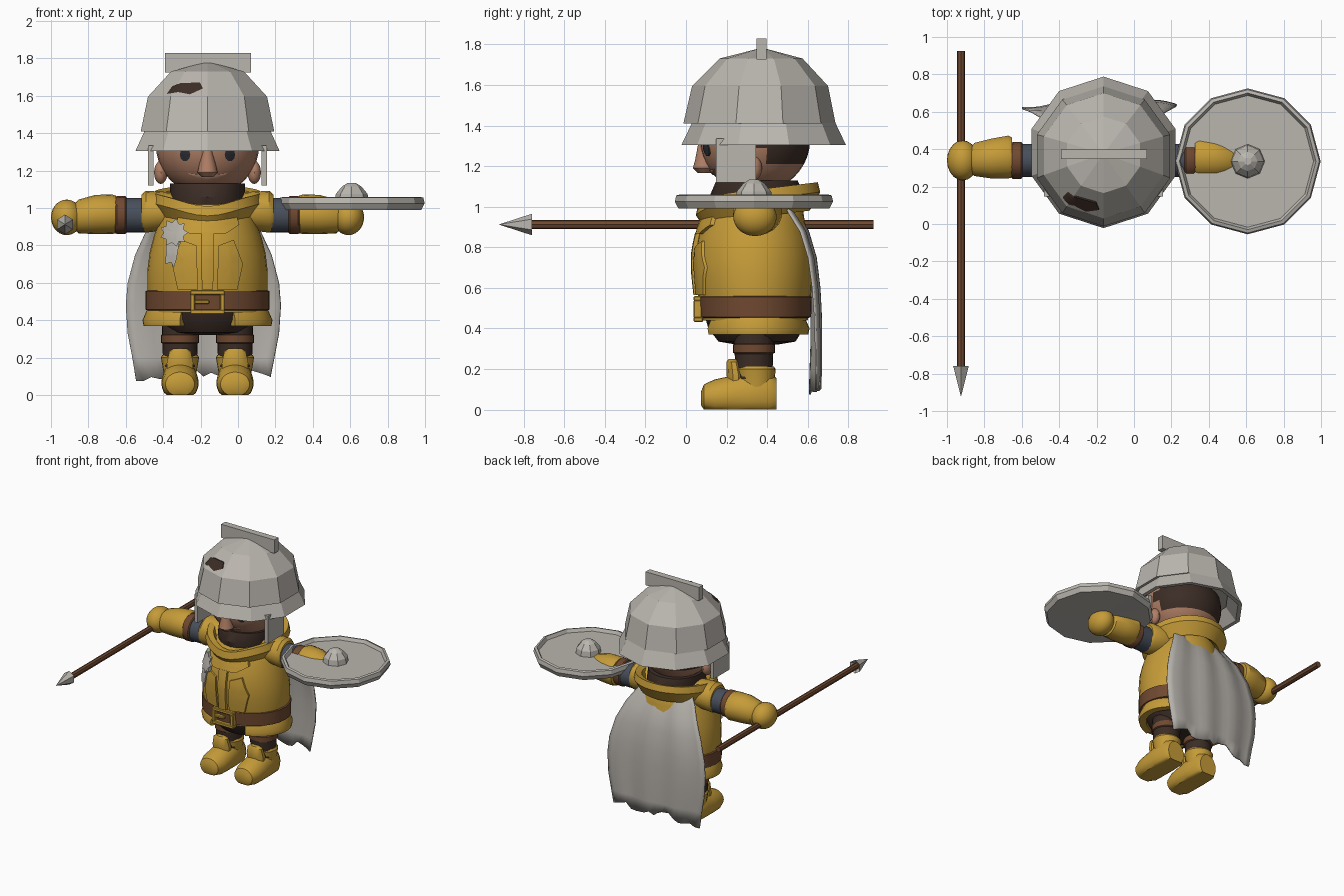
import bpy, bmesh, math, random
from mathutils import Vector, Matrix
from mathutils.bvhtree import BVHTree

if "Cube" in bpy.data.objects:
    bpy.data.objects.remove(bpy.data.objects["Cube"])

random.seed(4)
CX = -0.163  # centre line of the figure


def material(name, rgb):
    m = bpy.data.materials.new(name)
    m.diffuse_color = (*rgb, 1)
    m.use_nodes = True
    m.node_tree.nodes["Principled BSDF"].inputs["Base Color"].default_value = m.diffuse_color
    return m


GOLD = material("mustard cloth", (0.56, 0.33, 0.04))
METAL = material("worn steel", (0.49, 0.465, 0.425))
CLOTH = material("grey cape cloth", (0.46, 0.435, 0.40))
LEATHER = material("brown leather", (0.16, 0.066, 0.03))
SKIN = material("skin", (0.43, 0.21, 0.13))
DARK = material("dark brown", (0.045, 0.026, 0.019))
SLATE = material("slate blue", (0.065, 0.078, 0.105))
EYE = material("eye black", (0.025, 0.028, 0.035))
LIP = material("pale lips", (0.62, 0.36, 0.25))


def finish(name, bm, mats, smooth=True, angle=35):
    bmesh.ops.recalc_face_normals(bm, faces=bm.faces[:])
    for f in bm.faces:
        f.smooth = smooth
    for e in bm.edges:
        if len(e.link_faces) == 2:
            e.smooth = e.calc_face_angle(0) < math.radians(angle)
    me = bpy.data.meshes.new(name)
    bm.to_mesh(me)
    bm.free()
    for m in (mats if isinstance(mats, list) else [mats]):
        me.materials.append(m)
    ob = bpy.data.objects.new(name, me)
    bpy.context.collection.objects.link(ob)
    return ob


def loft(name, rings, mat, axis='Z', n=24, phase=math.pi / 2, smooth=True, caps=True, floor=-9):
    """Rings are (position on axis, radius a, radius b, centre u, centre v)."""
    bm = bmesh.new()
    loops = []
    for t, a, b, u, v in rings:
        loop = []
        for i in range(n):
            w = phase + 2 * math.pi * i / n
            p, q = u + a * math.cos(w), v + b * math.sin(w)
            co = {'Z': (p, q, t), 'X': (t, p, q), 'Y': (p, t, q)}[axis]
            loop.append(bm.verts.new((co[0], co[1], max(co[2], floor))))
        loops.append(loop)
    for A, B in zip(loops, loops[1:]):
        for i in range(n):
            j = (i + 1) % n
            bm.faces.new((A[i], A[j], B[j], B[i]))
    if caps:
        bm.faces.new(loops[0])
        bm.faces.new(loops[-1])
    return finish(name, bm, mat, smooth)


def ball(name, c, r, mat, u=20, v=14):
    bm = bmesh.new()
    bmesh.ops.create_uvsphere(bm, u_segments=u, v_segments=v, radius=1,
                              matrix=Matrix.Translation(c) @ Matrix.Diagonal((*r, 1)))
    return finish(name, bm, mat)


def box(name, x, y, z, mat, bevel=0.0):
    bm = bmesh.new()
    bmesh.ops.create_cube(bm, size=1)
    for v in bm.verts:
        for k, (lo, hi) in enumerate((x, y, z)):
            v.co[k] = lo if v.co[k] < 0 else hi
    if bevel:
        bmesh.ops.bevel(bm, geom=bm.edges[:], offset=bevel, segments=1, affect='EDGES')
    return finish(name, bm, mat, False)


def arc_band(name, profile, rx, ry, cy, a0, a1, mat, lift=lambda w, y: 0, n=32):
    """Sweeps a closed (radial offset, z) profile round the body; angle 0 is the front."""
    bm = bmesh.new()
    full = a1 - a0 > 6.28
    loops = []
    for i in range(n + (not full)):
        w = a0 + (a1 - a0) * i / n
        loop = []
        for d, z in profile:
            y = cy - (ry + d) * math.cos(w)
            loop.append(bm.verts.new((CX + (rx + d) * math.sin(w), y, z + lift(w, y - cy))))
        loops.append(loop)
    k = len(profile)
    for A, B in zip(loops, loops[1:] + (loops[:1] if full else [])):
        for i in range(k):
            j = (i + 1) % k
            bm.faces.new((A[i], A[j], B[j], B[i]))
    if not full:
        bm.faces.new(loops[0])
        bm.faces.new(loops[-1])
    return finish(name, bm, mat)


def front_plate(name, pts, target, off, mat):
    """Lays an (x, z) outline, x from the centre line, onto the front of a part."""
    me = target.data
    tree = BVHTree.FromPolygons([v.co for v in me.vertices], [p.vertices[:] for p in me.polygons])
    pts = [Vector(p) for p in pts]
    outline = [p.lerp(q, t / 4) for p, q in zip(pts, pts[1:] + pts[:1]) for t in range(4)]
    mid = sum(outline, Vector((0, 0))) / len(outline)
    bm = bmesh.new()

    def place(p, o):
        hit = tree.ray_cast(Vector((CX + p.x, -3, p.y)), Vector((0, 1, 0)))[0]
        return bm.verts.new((CX + p.x, (hit.y if hit else 0.2) - o, p.y))

    loops = [[place(mid.lerp(p, k), o) for p in outline]
             for k, o in ((1, -0.002), (1, off), (0.66, off), (0.33, off))]
    n = len(outline)
    for A, B in zip(loops, loops[1:]):
        for i in range(n):
            j = (i + 1) % n
            bm.faces.new((A[i], A[j], B[j], B[i]))
    c = place(mid, off)
    for i in range(n):
        bm.faces.new((loops[-1][i], loops[-1][(i + 1) % n], c))
    return finish(name, bm, mat)


def ellipse(x, z, a, b, n=10):
    return [(x + a * math.cos(2 * math.pi * i / n), z + b * math.sin(2 * math.pi * i / n)) for i in range(n)]


# Helmet: faceted dome, flared brim, crest, cheek guards and a rusted hole
dome = loft("helmet_dome", [(z, r, r, CX, y) for z, r, y in
            ((1.41, 0.375, 0.362), (1.595, 0.335, 0.365), (1.73, 0.205, 0.37), (1.782, 0.006, 0.375))],
            METAL, n=10, smooth=False)
loft("helmet_brim", [(z, r, r, CX, 0.383) for z, r in
     ((1.42, 0.35), (1.305, 0.405), (1.305, 0.375), (1.40, 0.30))], METAL, n=10, smooth=False, caps=False)
box("helmet_crest", (-0.39, 0.07), (0.348, 0.398), (1.725, 1.83), METAL)
front_plate("helmet_hole", [(-0.217, 1.61), (-0.19, 1.65), (-0.147, 1.667), (-0.04, 1.672),
            (-0.024, 1.64), (-0.094, 1.608), (-0.157, 1.62)], dome, 0.008, DARK)

# Head with hair at the back
head = ball("head", (CX, 0.34, 1.33), (0.275, 0.272, 0.262), [SKIN, DARK], 28, 20)
for p in head.data.polygons:
    p.material_index = int(p.center.y > 0.37 and p.center.z > 1.22 or p.center.z > 1.42)
loft("nose", [(1.165, 0.03, 0.03, CX, 0.09), (1.19, 0.054, 0.056, CX, 0.09),
     (1.23, 0.045, 0.045, CX, 0.09), (1.31, 0.024, 0.02, CX, 0.08)], SKIN, n=12)
front_plate("mouth", [(-0.11, 1.186), (-0.06, 1.165), (0, 1.157), (0.06, 1.165), (0.11, 1.186),
            (0.06, 1.18), (0, 1.178), (-0.06, 1.18)], head, 0.006, LIP)
loft("neck", [(0.95, 0.19, 0.2, CX, 0.35), (1.06, 0.2, 0.23, CX, 0.35), (1.13, 0.2, 0.2, CX, 0.35)], DARK)

# Tunic body, trousers, skirt and belt
tunic = loft("tunic", [(0.44, 0.31, 0.26, CX, 0.34), (0.55, 0.322, 0.278, CX, 0.338),
             (0.66, 0.322, 0.287, CX, 0.335), (0.76, 0.31, 0.287, CX, 0.332), (0.85, 0.287, 0.272, CX, 0.332),
             (0.93, 0.26, 0.25, CX, 0.335), (1.0, 0.23, 0.23, CX, 0.345), (1.05, 0.18, 0.19, CX, 0.35)], GOLD, n=32)
loft("trousers", [(0.32, 0.1, 0.1, CX, 0.35), (0.335, 0.2, 0.19, CX, 0.35),
     (0.40, 0.27, 0.235, CX, 0.345), (0.47, 0.29, 0.25, CX, 0.34)], DARK)
arc_band("tunic_skirt", [(-0.05, 0.37), (0, 0.37), (0.006, 0.4), (-0.02, 0.46), (-0.05, 0.46)],
         0.342, 0.258, 0.345, 0.44, 2 * math.pi - 0.44, GOLD)
loft("belt", [(0.452, 0.32, 0.265, CX, 0.34), (0.457, 0.332, 0.277, CX, 0.34), (0.555, 0.332, 0.281, CX, 0.339),
     (0.56, 0.32, 0.27, CX, 0.339)], LEATHER, n=32)
for i, (x0, x1, z0, z1) in enumerate(((-0.092, 0.092, 0.535, 0.56), (-0.092, 0.092, 0.432, 0.457),
                                      (-0.092, -0.066, 0.45, 0.54), (0.066, 0.092, 0.45, 0.54),
                                      (-0.07, 0.01, 0.487, 0.507))):
    box("buckle_bar_%d" % i, (CX + x0, CX + x1), (0.038, 0.085), (z0, z1), GOLD, 0.005)

# Raised tunic details
front_plate("tunic_placket", [(-0.03, 0.565), (0.03, 0.565), (0.035, 0.87), (-0.035, 0.87)], tunic, 0.022, GOLD)
front_plate("tunic_bib", [(-0.15, 0.98), (0.15, 0.98), (0.17, 0.91), (0.1, 0.865), (-0.1, 0.865), (-0.17, 0.91)],
            tunic, 0.02, GOLD)
front_plate("medal_star", [(-0.18 + r * math.cos(i * math.pi / 9), 0.868 + r * math.sin(i * math.pi / 9))
            for i in range(18) for r in ((0.076, 0.054)[i % 2],)], tunic, 0.04, METAL)
front_plate("medal_ribbon", [(-0.22, 0.82), (-0.15, 0.82), (-0.165, 0.73), (-0.18, 0.68), (-0.195, 0.71),
            (-0.225, 0.70)], tunic, 0.03, METAL)

# Collar, higher at the back and dipping at the front
arc_band("collar", [(-0.07, 0.99), (-0.035, 1.075), (0.01, 1.085), (0.022, 1.035), (-0.03, 0.95)],
         0.275, 0.285, 0.355, 0, 2 * math.pi, GOLD,
         lambda w, y: 0.12 * y - 0.04 * max(0, math.cos(w)) ** 6)

# Cape with ragged hem
rows = ((1.04, 0.20, 0.51), (0.97, 0.25, 0.545), (0.88, 0.305, 0.60), (0.75, 0.365, 0.638), (0.6, 0.405, 0.656),
        (0.48, 0.415, 0.662), (0.33, 0.405, 0.664), (0.2, 0.38, 0.662), (0.12, 0.36, 0.66))
bm = bmesh.new()
N = 18
grid = []
for k, (z, half, y) in enumerate(rows):
    line = []
    for i in range(N + 1):
        u = 2 * i / N - 1
        drop = 0
        if k == len(rows) - 1:
            drop = random.uniform(-0.035, 0.03) - 0.04 * u ** 4
        line.append(bm.verts.new((CX - 0.022 + u * half, y - 0.03 * u * u + 0.02 * u * (1.04 - z)
                                  + 0.007 * math.sin(u * 10), max(0.075, z + drop))))
    grid.append(line)
for A, B in zip(grid, grid[1:]):
    for i in range(N):
        bm.faces.new((A[i], A[i + 1], B[i + 1], B[i]))
cape = finish("cape", bm, CLOTH)
cape.modifiers.new("thickness", 'SOLIDIFY').thickness = 0.01

# Mirrored parts
for s, side in ((-1, "right"), (1, "left")):
    def X(d):
        return CX + s * d

    def arm(part, rings, mat):
        loft(side + part, [(X(d), a, b, u, v) for d, a, b, u, v in rings], mat, 'X', n=18)

    arm("_sleeve", [(0.1, 0.1, 0.08, 0.345, 0.98), (0.2, 0.115, 0.1, 0.345, 0.985),
        (0.33, 0.11, 0.112, 0.34, 0.98), (0.352, 0.095, 0.098, 0.34, 0.975)], GOLD)
    arm("_undersleeve", [(0.33, 0.09, 0.092, 0.34, 0.962), (0.45, 0.09, 0.092, 0.34, 0.962)], SLATE)
    arm("_arm_strap", [(0.433, 0.092, 0.095, 0.34, 0.963), (0.44, 0.1, 0.101, 0.34, 0.963),
        (0.485, 0.1, 0.101, 0.34, 0.963), (0.495, 0.09, 0.095, 0.34, 0.963)], LEATHER)
    arm("_glove_cuff", [(0.488, 0.108, 0.1, 0.355, 0.965), (0.51, 0.116, 0.106, 0.358, 0.967),
        (0.6, 0.108, 0.105, 0.35, 0.965), (0.69, 0.09, 0.09, 0.345, 0.955), (0.71, 0.07, 0.07, 0.34, 0.955)], GOLD)
    ball(side + "_fist", (X(0.753), 0.34, 0.95), (0.084, 0.107, 0.095), GOLD)
    # Legs and boots
    x = X(0.147)
    loft(side + "_leg", [(0.15, 0.09, 0.09, x, 0.335), (0.4, 0.098, 0.1, x, 0.335)], DARK)
    loft(side + "_leg_strap", [(0.272, 0.09, 0.09, x, 0.335), (0.28, 0.102, 0.104, x, 0.335),
         (0.32, 0.102, 0.104, x, 0.335), (0.328, 0.09, 0.09, x, 0.335)], LEATHER)
    loft(side + "_boot_foot", [(0.075, 0.05, 0.035, x, 0.055), (0.088, 0.078, 0.065, x, 0.058),
         (0.14, 0.096, 0.088, x, 0.06), (0.22, 0.1, 0.1, x, 0.065), (0.3, 0.096, 0.12, x, 0.07),
         (0.41, 0.09, 0.12, x, 0.07), (0.445, 0.07, 0.09, x, 0.065)], GOLD, 'Y', floor=0)
    loft(side + "_boot_shaft", [(0.06, 0.085, 0.09, x, 0.345), (0.12, 0.088, 0.09, x, 0.345),
         (0.2, 0.102, 0.1, x, 0.342), (0.213, 0.095, 0.09, x, 0.342)], GOLD)
    loft(side + "_boot_flap", [(0.13, 0.07, 0.04, x, 0.245), (0.17, 0.075, 0.045, x, 0.245),
         (0.235, 0.06, 0.035, x, 0.235), (0.25, 0.035, 0.02, x, 0.23)], GOLD, n=10)
    # Face sides
    ball(side + "_ear", (X(0.25), 0.33, 1.19), (0.036, 0.045, 0.062), SKIN, 12, 8)
    front_plate(side + "_eye", ellipse(s * 0.12, 1.285, 0.028, 0.036), head, 0.006, EYE)
    box(side + "_cheek_guard", sorted((X(0.288), X(0.318))), (0.148, 0.345), (1.12, 1.335), METAL)
    front_plate(side + "_chest_flap", [(s * a, z) for a, z in
                ((0.05, 0.565), (0.16, 0.565), (0.19, 0.7), (0.14, 0.83), (0.06, 0.80))], tunic, 0.014, GOLD)

# Round shield lying flat on the left arm
SX, SY = 0.608, 0.335
loft("shield", [(z, r, r, SX, SY) for z, r in ((1.035, 0.01), (1.035, 0.352), (1.06, 0.365), (1.055, 0.383),
     (1.025, 0.39), (0.99, 0.372), (0.995, 0.01))], METAL, n=12, smooth=False)
loft("shield_boss", [(z, r, r, SX, SY) for z, r in ((1.03, 0.092), (1.075, 0.085), (1.115, 0.052), (1.135, 0.02))],
     METAL, n=8, smooth=False)

# Spear held in the right fist
loft("spear_shaft", [(-0.78, 0.022, 0.023, -0.925, 0.912), (0.925, 0.022, 0.023, -0.925, 0.912)],
     LEATHER, 'Y', n=8, smooth=False)
loft("spear_head", [(y, r, r * 1.1, -0.925, 0.912) for y, r in ((-0.92, 0.001), (-0.76, 0.048), (-0.785, 0.02))],
     METAL, 'Y', n=6, smooth=False)
